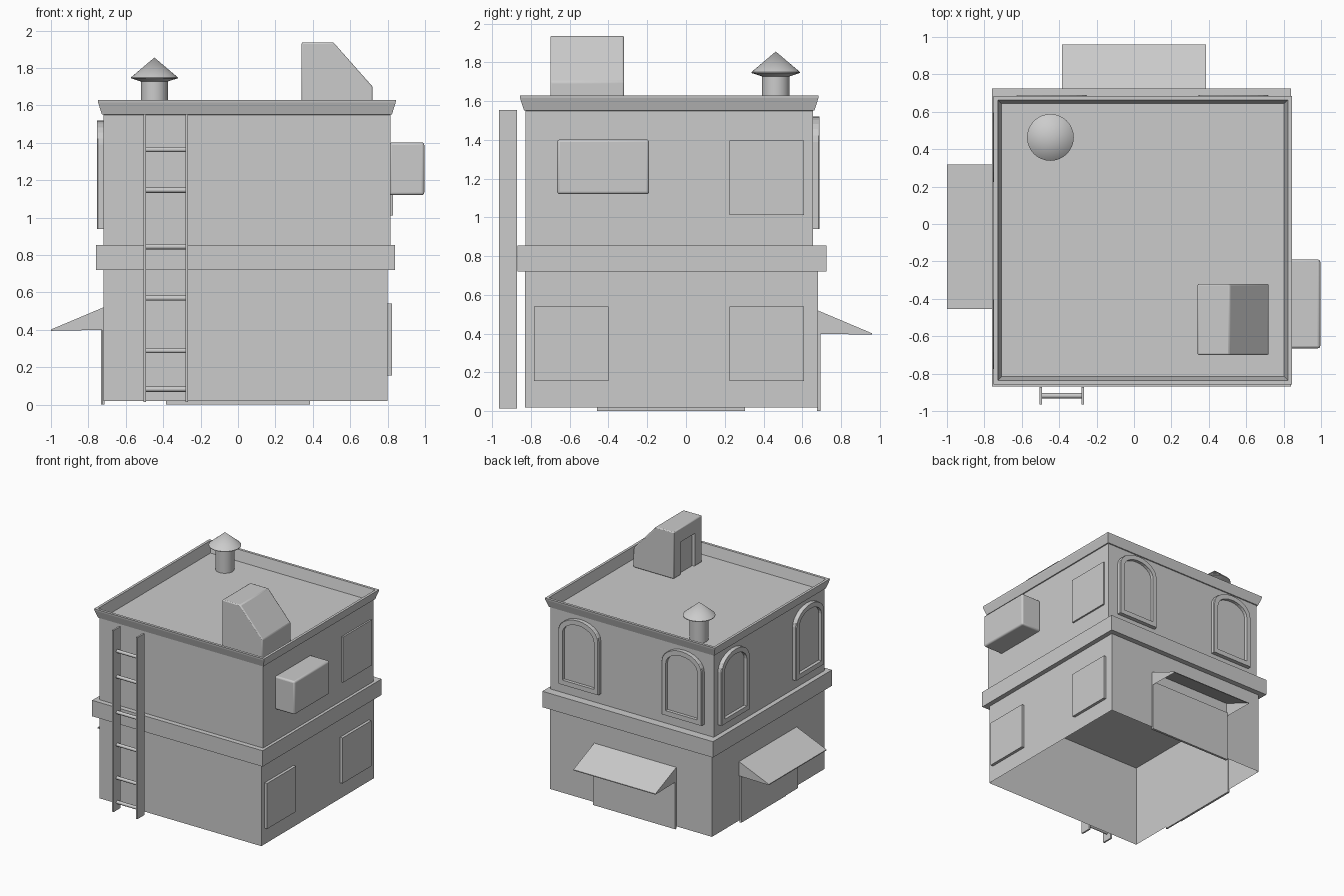
import bpy, bmesh, math
from mathutils import Vector

if "Cube" in bpy.data.objects:
    bpy.data.objects.remove(bpy.data.objects["Cube"])


def make(name, verts, faces):
    me = bpy.data.meshes.new(name)
    bm = bmesh.new()
    vs = [bm.verts.new(v) for v in verts]
    for f in faces:
        bm.faces.new([vs[i] for i in f])
    bmesh.ops.recalc_face_normals(bm, faces=bm.faces)
    bm.to_mesh(me)
    bm.free()
    ob = bpy.data.objects.new(name, me)
    bpy.context.collection.objects.link(ob)
    return ob


def loft(name, xs, ys, levels, bottom=True, top=True):
    """Stack of rectangles; levels are (outward offset, z)."""
    verts, faces = [], []
    for o, z in levels:
        verts += [(xs[0] - o, ys[0] - o, z), (xs[1] + o, ys[0] - o, z),
                  (xs[1] + o, ys[1] + o, z), (xs[0] - o, ys[1] + o, z)]
    for k in range(len(levels) - 1):
        for i in range(4):
            j = (i + 1) % 4
            faces.append((4 * k + i, 4 * k + j, 4 * k + 4 + j, 4 * k + 4 + i))
    n = len(verts)
    if bottom:
        faces.append((3, 2, 1, 0))
    if top:
        faces.append((n - 4, n - 3, n - 2, n - 1))
    return make(name, verts, faces)


def box(name, xs, ys, zs):
    return loft(name, xs, ys, [(0, zs[0]), (0, zs[1])])


def bevel(ob, w, seg=3):
    m = ob.modifiers.new("bevel", 'BEVEL')
    m.width, m.segments = w, seg


def smooth(ob):
    bpy.ops.object.select_all(action='DESELECT')
    ob.select_set(True)
    bpy.context.view_layer.objects.active = ob
    bpy.ops.object.shade_smooth_by_angle(angle=math.radians(35))


# wall mappings: u along the wall, d outward, z up
def back_low(u, d, z): return (u, 0.68 + d, z)
def back_up(u, d, z): return (u, 0.655 + d, z)
def left(u, d, z): return (-0.72 - d, u, z)


# main volumes: open-bottomed ground floor, ledge band, upper floor with cornice and sunken roof
loft("ground_floor", (-0.72, 0.80), (-0.83, 0.68), [(0, 0.02), (0, 0.72)], bottom=False, top=False)
box("ledge_band", (-0.76, 0.84), (-0.87, 0.725), (0.72, 0.855))
loft("upper_floor", (-0.72, 0.815), (-0.828, 0.655),
     [(0, 0.855), (0, 1.55), (0.008, 1.552), (0.028, 1.615), (0.03, 1.63), (0.008, 1.63), (-0.012, 1.54)],
     bottom=False)


# arched windows on the back and left walls
def arch(w, z0, spring, top, n=12):
    pts = [(-w, z0), (w, z0)]
    for i in range(n + 1):
        a = math.pi * i / n
        pts.append((w * math.cos(a), spring + (top - spring) * math.sin(a)))
    return pts


def arched_window(name, wall, u):
    outer, inner = arch(0.19, 0.94, 1.39, 1.52), arch(0.148, 0.98, 1.38, 1.48)
    n = len(outer)
    rings = [(outer, 0), (outer, 0.028), ([(x * 0.97, z) for x, z in outer], 0.035),
             (inner, 0.035), (inner, 0.008)]
    verts = [wall(u + x, d, z) for pts, d in rings for x, z in pts]
    faces = [(k * n + i, k * n + (i + 1) % n, (k + 1) * n + (i + 1) % n, (k + 1) * n + i)
             for k in range(len(rings) - 1) for i in range(n)]
    faces.append(tuple(range(4 * n, 5 * n)))
    return make(name, verts, faces)


arched_window("back_window_a", back_up, -0.44)
arched_window("back_window_b", back_up, 0.53)
arched_window("left_window_a", left, 0.41)
arched_window("left_window_b", left, -0.59)


# doors and sloping awnings, open underneath
def awning(name, wall, u0, u1):
    prof = [(0, 0.40), (0.28, 0.395), (0.28, 0.402), (0, 0.52)]
    verts = [wall(u, d, z) for u in (u0, u1) for d, z in prof]
    make(name, verts, [(0, 1, 2, 3), (4, 5, 6, 7), (2, 3, 7, 6), (1, 2, 6, 5)])


awning("back_awning", back_low, -0.385, 0.385)
awning("left_awning", left, -0.455, 0.318)
box("back_door", (-0.385, 0.385), (0.675, 0.694), (0, 0.43))
box("left_door", (-0.733, -0.715), (-0.29, 0.305), (0, 0.43))
box("left_door_side", (-0.728, -0.715), (-0.46, -0.29), (0, 0.43))

# rectangular windows on the right wall
for i, (y, z, x) in enumerate([(-0.785, 0.155, 0.80), (0.225, 0.155, 0.80), (0.225, 1.012, 0.805)]):
    box(f"right_window_{i}", (x - 0.01, x + 0.024), (y, y + 0.385), (z, z + 0.386))

# air conditioner box
ac = box("air_conditioner", (0.81, 0.996), (-0.665, -0.19), (1.12, 1.402))
bevel(ac, 0.014)
smooth(ac)

# ladder on the front wall
for x in (-0.505, -0.281):
    box("ladder_rail", (x, x + 0.014), (-0.965, -0.872), (0.015, 1.555))
for z in (0.083, 0.289, 0.57, 0.845, 1.147, 1.364):
    bpy.ops.mesh.primitive_cylinder_add(vertices=12, radius=0.014, depth=0.222,
                                        location=(-0.386, -0.918, z), rotation=(0, math.pi / 2, 0))
    bpy.context.object.name = "ladder_rung"
    smooth(bpy.context.object)

# roof vent, lathed
prof = [(0.072, 1.54), (0.072, 1.728), (0.125, 1.745), (0.125, 1.75)]
N = 32
verts = [(-0.447 + r * math.cos(2 * math.pi * i / N), 0.463 + r * math.sin(2 * math.pi * i / N), z)
         for r, z in prof for i in range(N)] + [(-0.447, 0.463, 1.856)]
faces = [(k * N + i, k * N + (i + 1) % N, (k + 1) * N + (i + 1) % N, (k + 1) * N + i)
         for k in range(3) for i in range(N)]
faces += [(3 * N + i, 3 * N + (i + 1) % N, 4 * N) for i in range(N)]
smooth(make("roof_vent", verts, faces))

# stair house on the roof with a recessed door
prof = [(0.34, 1.54), (0.72, 1.54), (0.72, 1.70), (0.51, 1.937), (0.34, 1.937)]
verts = [(x, y, z) for y in (-0.70, -0.32) for x, z in prof]
faces = [(0, 1, 2, 3, 4), (9, 8, 7, 6, 5)] + [(i, (i + 1) % 5, 5 + (i + 1) % 5, 5 + i) for i in range(5)]
house = make("stair_house", verts, faces)
bevel(house, 0.008, 2)
cut = box("door_cutter", (0.30, 0.365), (-0.605, -0.415), (1.50, 1.82))
cut.hide_render = True
cut.display_type = 'WIRE'
m = house.modifiers.new("door_recess", 'BOOLEAN')
m.operation, m.object, m.solver = 'DIFFERENCE', cut, 'EXACT'
smooth(house)
